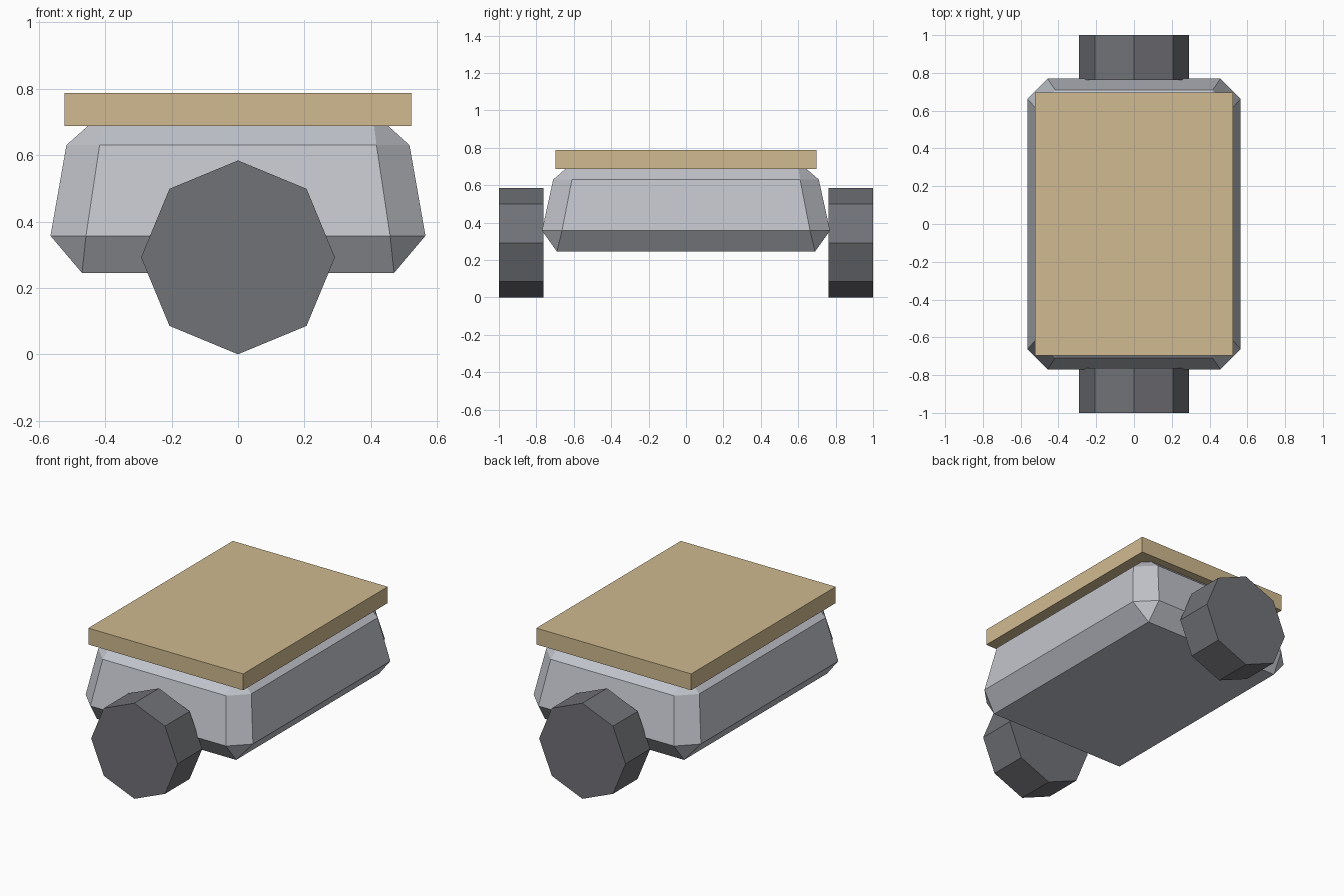
import bpy, bmesh
from math import radians
from mathutils import Matrix

cube = bpy.data.objects.get("Cube")
if cube:
    bpy.data.objects.remove(cube, do_unlink=True)


def material(name, rgb):
    color = [((c / 255 + 0.055) / 1.055) ** 2.4 for c in rgb] + [1]
    mat = bpy.data.materials.new(name)
    mat.use_nodes = True
    mat.diffuse_color = color
    bsdf = mat.node_tree.nodes["Principled BSDF"]
    bsdf.inputs["Base Color"].default_value = color
    bsdf.inputs["Roughness"].default_value = 0.9
    return mat


def finish(name, bm, mat):
    bmesh.ops.recalc_face_normals(bm, faces=bm.faces)
    mesh = bpy.data.meshes.new(name)
    bm.to_mesh(mesh)
    bm.free()
    mesh.materials.append(mat)
    obj = bpy.data.objects.new(name, mesh)
    bpy.context.collection.objects.link(obj)
    return obj


wood = material("tan wood", (208, 186, 144))
light_metal = material("light grey metal", (193, 196, 203))
dark_metal = material("dark grey metal", (113, 114, 119))

# Tapered tub: stacked rings, each a rectangle with optionally cut corners
# (height, half width, half length, corner cut)
levels = [
    (0.245, 0.47, 0.69, 0),
    (0.357, 0.565, 0.77, 0.107),
    (0.63, 0.517, 0.71, 0.1),
    (0.73, 0.405, 0.595, 0),
]
bm = bmesh.new()
rings = []
for z, w, l, c in levels:
    ring = []
    for sx, sy in ((1, 1), (-1, 1), (-1, -1), (1, -1)):
        pair = [(sx * w, sy * (l - c), z), (sx * (w - c), sy * l, z)]
        if sx * sy < 0:
            pair.reverse()
        ring += [bm.verts.new(p) for p in pair]
    rings.append(ring)
for low, high in zip(rings, rings[1:]):
    for i in range(len(low)):
        j = (i + 1) % len(low)
        bm.faces.new((low[i], low[j], high[j], high[i]))
bm.faces.new(rings[0])
bm.faces.new(rings[-1])
bmesh.ops.remove_doubles(bm, verts=bm.verts, dist=0.001)
finish("tub_body", bm, light_metal)

# Flat board on top
bm = bmesh.new()
bmesh.ops.create_cube(bm, size=1, matrix=Matrix.Translation((0, 0, 0.737))
                      @ Matrix.Diagonal((1.046, 1.394, 0.1, 1)))
finish("top_board", bm, wood)

# Eight-sided drums at both ends, one corner pointing up
for name, side in (("front_drum", -1), ("back_drum", 1)):
    bm = bmesh.new()
    bmesh.ops.create_cone(bm, cap_ends=True, segments=8, radius1=0.292,
                          radius2=0.292, depth=0.238,
                          matrix=Matrix.Translation((0, side * 0.881, 0.292))
                          @ Matrix.Rotation(radians(90), 4, "X"))
    finish(name, bm, dark_metal)
